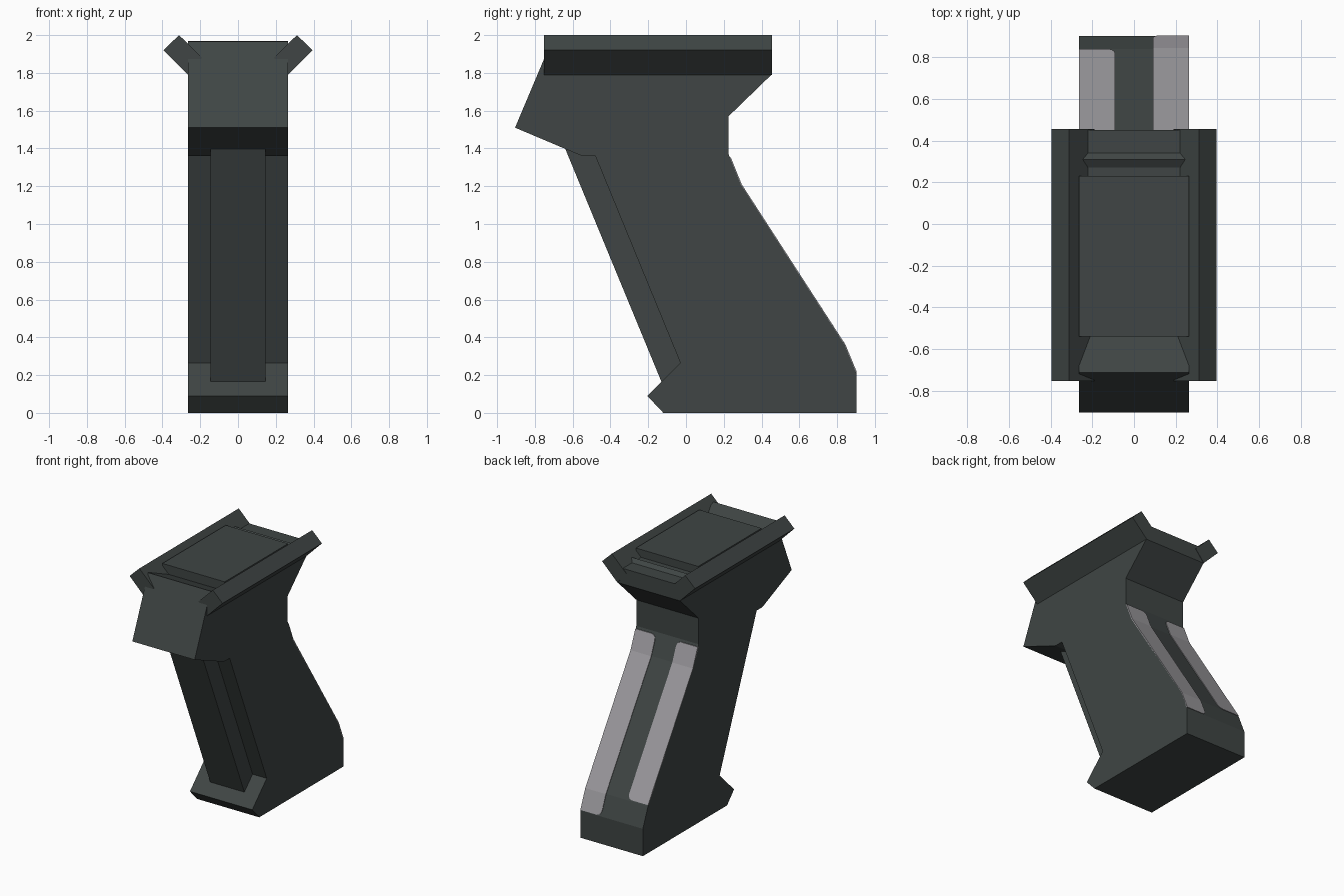
import bpy
import bmesh

if "Cube" in bpy.data.objects:
    bpy.data.objects.remove(bpy.data.objects["Cube"], do_unlink=True)


def make_material(name, color):
    mat = bpy.data.materials.new(name)
    mat.use_nodes = True
    rgba = (*color, 1)
    mat.diffuse_color = rgba
    mat.node_tree.nodes["Principled BSDF"].inputs["Base Color"].default_value = rgba
    return mat


dark = make_material("dark grey polymer", (0.05, 0.06, 0.058))
pale = make_material("pale grey grip", (0.33, 0.32, 0.34))


def prism(name, outline, axis, start, end, mat, round_inner=0):
    """Extrude a flat outline along x or y; optionally round its inner end corners."""
    bm = bmesh.new()

    def place(p, t):
        return (t, p[0], p[1]) if axis == "x" else (p[0], t, p[1])

    face = bm.faces.new([bm.verts.new(place(p, start)) for p in outline])
    grown = bmesh.ops.extrude_face_region(bm, geom=[face])
    for v in grown["geom"]:
        if isinstance(v, bmesh.types.BMVert):
            v.co["xyz".index(axis)] = end
    if round_inner:
        inner = min(abs(start), abs(end))
        ends = (min(p[1] for p in outline), max(p[1] for p in outline))
        corners = [e for e in bm.edges
                   if all(abs(abs(v.co.x) - inner) < 1e-4 for v in e.verts)
                   and any(all(abs(v.co.z - z) < 1e-4 for v in e.verts) for z in ends)]
        bmesh.ops.bevel(bm, geom=corners, offset=round_inner, segments=3,
                        profile=0.5, affect="EDGES")
    bmesh.ops.recalc_face_normals(bm, faces=bm.faces)
    mesh = bpy.data.meshes.new(name)
    bm.to_mesh(mesh)
    bm.free()
    mesh.materials.append(mat)
    obj = bpy.data.objects.new(name, mesh)
    bpy.context.collection.objects.link(obj)
    return obj


half = 0.265

# Main body: head, stepped top deck, slanted handle and foot in one side outline
back = [(0.225, 1.37), (0.29, 1.21), (0.84, 0.36), (0.902, 0.21)]
head = [(-0.03, 0.265), (-0.48, 1.36), (-0.55, 1.36), (-0.905, 1.51), (-0.713, 1.965)]
deck = [(-0.54, 1.90), (-0.54, 1.97), (0.23, 1.97), (0.23, 1.91), (0.27, 1.91),
        (0.31, 1.935), (0.34, 1.91), (0.452, 1.91), (0.452, 1.79), (0.225, 1.57)]
foot = [(0.902, 0), (-0.12, 0), (-0.205, 0.09)]
prism("grip_body", head + deck + back + foot, "x", -half, half, dark)

# Raised strip down the front of the handle
prism("front_strip", [(-0.64, 1.40), (-0.13, 0.165), (0.05, 0.165), (-0.42, 1.40)],
      "x", -0.145, 0.145, dark)

# Tilted rails along both top edges
rail = [(0.395, 1.92), (0.312, 2.0), (0.19, 1.88), (0.265, 1.79)]
for side, label in ((1, "left"), (-1, "right")):
    prism(label + "_rail", [(side * x, z) for x, z in rail], "y", -0.752, 0.455, dark)

# Pale grip pads on the back; the left one wraps further down
for side, label, low in ((1, "left", [(0.84, 0.36), (0.90, 0.215)]),
                         (-1, "right", [(0.835, 0.368)])):
    path = [(0.232, 1.353), (0.29, 1.21)] + low
    outline = [(y + 0.005, z) for y, z in path] + [(y - 0.004, z) for y, z in reversed(path)]
    prism(label + "_grip_pad", outline, "x", side * 0.09, side * half, pale, 0.035)
